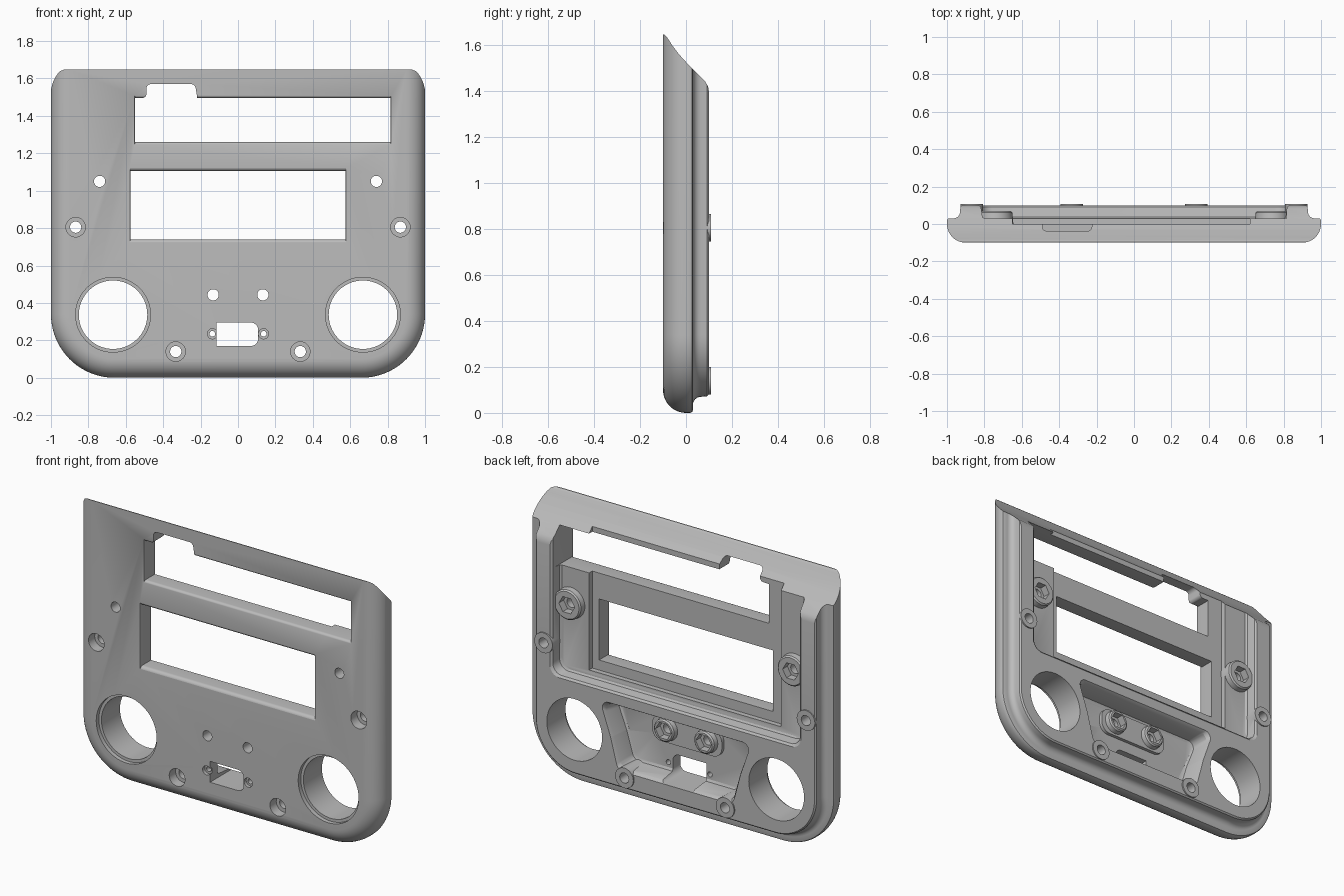
import bpy, bmesh, math
from mathutils import Vector

if "Cube" in bpy.data.objects:
    bpy.data.objects.remove(bpy.data.objects["Cube"])

grey = bpy.data.materials.new("plain grey")
grey.use_nodes = True
grey.diffuse_color = (0.5, 0.5, 0.5, 1)
grey.node_tree.nodes["Principled BSDF"].inputs["Base Color"].default_value = (0.5, 0.5, 0.5, 1)


def rounded(corners, seg=8):
    """Outline from (x, z, radius) corners."""
    out = []
    n = len(corners)
    for i, (x, z, r) in enumerate(corners):
        p = Vector((x, z))
        if r <= 0:
            out.append(p)
            continue
        a = (Vector(corners[i - 1][:2]) - p).normalized()
        b = (Vector(corners[(i + 1) % n][:2]) - p).normalized()
        half = a.angle(b) / 2
        mid = p + (a + b).normalized() * (r / math.sin(half))
        s = p + a * (r / math.tan(half)) - mid
        e = p + b * (r / math.tan(half)) - mid
        turn = s.angle(e)
        for k in range(seg + 1):
            t = k / seg
            out.append(mid + (s * math.sin((1 - t) * turn) + e * math.sin(t * turn)) / math.sin(turn))
    return out


def rect(x0, x1, z0, z1, r=0.0):
    return rounded([(x0, z0, r), (x1, z0, r), (x1, z1, r), (x0, z1, r)])


def disc(x, z, r, n=48):
    return [Vector((x + r * math.cos(math.tau * k / n), z + r * math.sin(math.tau * k / n))) for k in range(n)]


def loft(name, rings):
    """Solid through (y, outline) rings with equal point counts."""
    bm = bmesh.new()
    loops = [[bm.verts.new((p.x, y, p.y)) for p in pts] for y, pts in rings]
    n = len(loops[0])
    for a, b in zip(loops, loops[1:]):
        for i in range(n):
            bm.faces.new((a[i], a[(i + 1) % n], b[(i + 1) % n], b[i]))
    bm.faces.new(loops[0])
    bm.faces.new(loops[-1][::-1])
    bmesh.ops.recalc_face_normals(bm, faces=bm.faces)
    me = bpy.data.meshes.new(name)
    bm.to_mesh(me)
    bm.free()
    ob = bpy.data.objects.new(name, me)
    bpy.context.collection.objects.link(ob)
    return ob


def combine(rings, op="DIFFERENCE"):
    tool = loft("cutter", rings)
    apply_tool(tool, op)


def apply_tool(tool, op):
    bpy.context.view_layer.objects.active = body
    mod = body.modifiers.new("shape", "BOOLEAN")
    mod.operation, mod.solver, mod.object = op, "EXACT", tool
    bpy.ops.object.modifier_apply(modifier=mod.name)
    bpy.data.objects.remove(tool)


def shell(i):
    r = 0.34 - i
    return rounded([(-1 + i, i, r), (1 - i, i, r), (1 - i, 1.9, 0), (-1 + i, 1.9, 0)], 20)


# Faceplate: rounded front edge, outer lip, coved step and raised rear rim
R = 0.1
rings = []
for k in range(11):
    a = k / 10 * math.pi / 2
    rings.append((-R * math.cos(a), shell(R * (1 - math.sin(a)))))
rings += [(0.018, shell(0)), (0.027, shell(0.004)), (0.03, shell(0.012)), (0.03, shell(0.035))]
for k in range(1, 7):
    a = k / 6 * math.pi / 2
    rings.append((0.03 + 0.035 * (1 - math.cos(a)), shell(0.035 + 0.035 * math.sin(a))))
rings += [(0.092, shell(0.072)), (0.1, shell(0.08))]
body = loft("faceplate", rings)

# Concave sloping top
slope = [(-0.2, 1.65), (-0.095, 1.647), (-0.085, 1.638), (-0.06, 1.6), (-0.03, 1.56), (0, 1.527),
         (0.03, 1.495), (0.085, 1.44), (0.096, 1.42), (0.101, 1.39), (0.2, 1.38), (0.2, 2.1), (-0.2, 2.1)]
top = loft("cutter", [(-1.2, [Vector(p) for p in slope]), (1.2, [Vector(p) for p in slope])])
for v in top.data.vertices:
    v.co = (v.co.y, v.co.x, v.co.z)
top.data.flip_normals()
apply_tool(top, "DIFFERENCE")

# Rear upper pocket with drafted walls, and the deeper display recess
def upper(i):
    return rounded([(-0.83 + i, 0.62 + i, 0.06), (0.83 - i, 0.62 + i, 0.06), (0.83 - i, 1.8, 0), (-0.83 + i, 1.8, 0)])
combine([(0.03, upper(0.03)), (0.037, upper(0.02)), (0.09, upper(0.012)), (0.1, upper(0)), (0.2, upper(0))])
combine([(0, rect(-0.65, 0.62, 0.68, 1.8)), (0.06, rect(-0.65, 0.62, 0.68, 1.8))])

# Rear lower pocket that narrows between the two round openings
def lower(i):
    half = [(0.38 - i, 0.17 + i, 0.05), (0.43 - i, 0.36, 0.08), (0.5 - i, 0.56 - i, 0.04)]
    return rounded([(-x, z, r) for x, z, r in half[::-1]] + half)
combine([(-0.03, lower(0.035)), (-0.022, lower(0.022)), (0.08, lower(0.012)), (0.1, lower(0)), (0.2, lower(0))])

# Raised pad and screw bosses on the rear
combine([(-0.05, rect(-0.23, 0.23, 0.36, 0.515, 0.06)), (-0.01, rect(-0.23, 0.23, 0.36, 0.515, 0.06))], "UNION")
rim_screws = [(0.868, 0.805), (0.333, 0.14)]
nut_screws = [(0.74, 1.05, 0.07, 0.085), (0.133, 0.443, 0.025, 0.062)]
for s in (-1, 1):
    for x, z in rim_screws:
        combine([(-0.04, disc(s * x, z, 0.06)), (0.108, disc(s * x, z, 0.06))], "UNION")
    for x, z, y, r in nut_screws:
        combine([(-0.05, disc(s * x, z, r + 0.015)), (y - 0.008, disc(s * x, z, r + 0.004)),
                 (y, disc(s * x, z, r - 0.004))], "UNION")


def window(x0, x1, z0, z1, soft):
    """Opening whose upper and lower front edges are rounded over."""
    w = []
    for k in range(6):
        a = k / 5 * math.pi / 2
        d = soft * (1 - math.sin(a))
        w.append((-0.1 - 0.001 + soft * (1 - math.cos(a)), rect(x0 - d * 0.2, x1 + d * 0.2, z0 - d, z1 + d)))
    combine([(-0.2, w[0][1])] + w + [(0.2, rect(x0, x1, z0, z1))])


# Display openings and the notch in the upper one
window(-0.575, 0.575, 0.74, 1.105, 0.022)
window(-0.55, 0.815, 1.26, 1.495, 0.018)
notch = rounded([(-0.54, 1.45, 0), (-0.22, 1.45, 0), (-0.22, 1.51, 0), (-0.23, 1.57, 0.025), (-0.49, 1.57, 0.025),
                 (-0.49, 1.5, 0.02), (-0.54, 1.49, 0)])
combine([(-0.2, notch), (0.2, notch)])

# Connector opening
port = rounded([(-0.115, 0.17, 0), (0.108, 0.17, 0.04), (0.108, 0.295, 0.04), (-0.115, 0.295, 0)])
combine([(-0.2, port), (0.2, port)])

# Round openings and screw holes, mirrored left and right
for s in (-1, 1):
    combine([(-0.2, disc(s * 0.668, 0.337, 0.2, 64)), (-0.075, disc(s * 0.668, 0.337, 0.2, 64)),
             (-0.075, disc(s * 0.668, 0.337, 0.183, 64)), (0.2, disc(s * 0.668, 0.337, 0.183, 64))])
    for x, z in rim_screws:
        combine([(-0.2, disc(s * x, z, 0.052)), (-0.04, disc(s * x, z, 0.052)),
                 (-0.04, disc(s * x, z, 0.03)), (0.2, disc(s * x, z, 0.03))])
    for x, z, y, r in nut_screws:
        combine([(-0.2, disc(s * x, z, 0.03)), (y - 0.045, disc(s * x, z, 0.03)), (0.2, disc(s * x, z, 0.03))])
        combine([(y - 0.045, disc(s * x, z, 0.052, 6)), (0.2, disc(s * x, z, 0.052, 6))])
    combine([(-0.2, disc(s * 0.137, 0.235, 0.027)), (-0.08, disc(s * 0.137, 0.235, 0.027)),
             (-0.08, disc(s * 0.137, 0.235, 0.015)), (0.2, disc(s * 0.137, 0.235, 0.015))])

# Finish
body.data.materials.clear()
body.data.materials.append(grey)
bpy.ops.object.select_all(action="DESELECT")
body.select_set(True)
bpy.context.view_layer.objects.active = body
bpy.ops.object.shade_smooth_by_angle(angle=math.radians(30))
